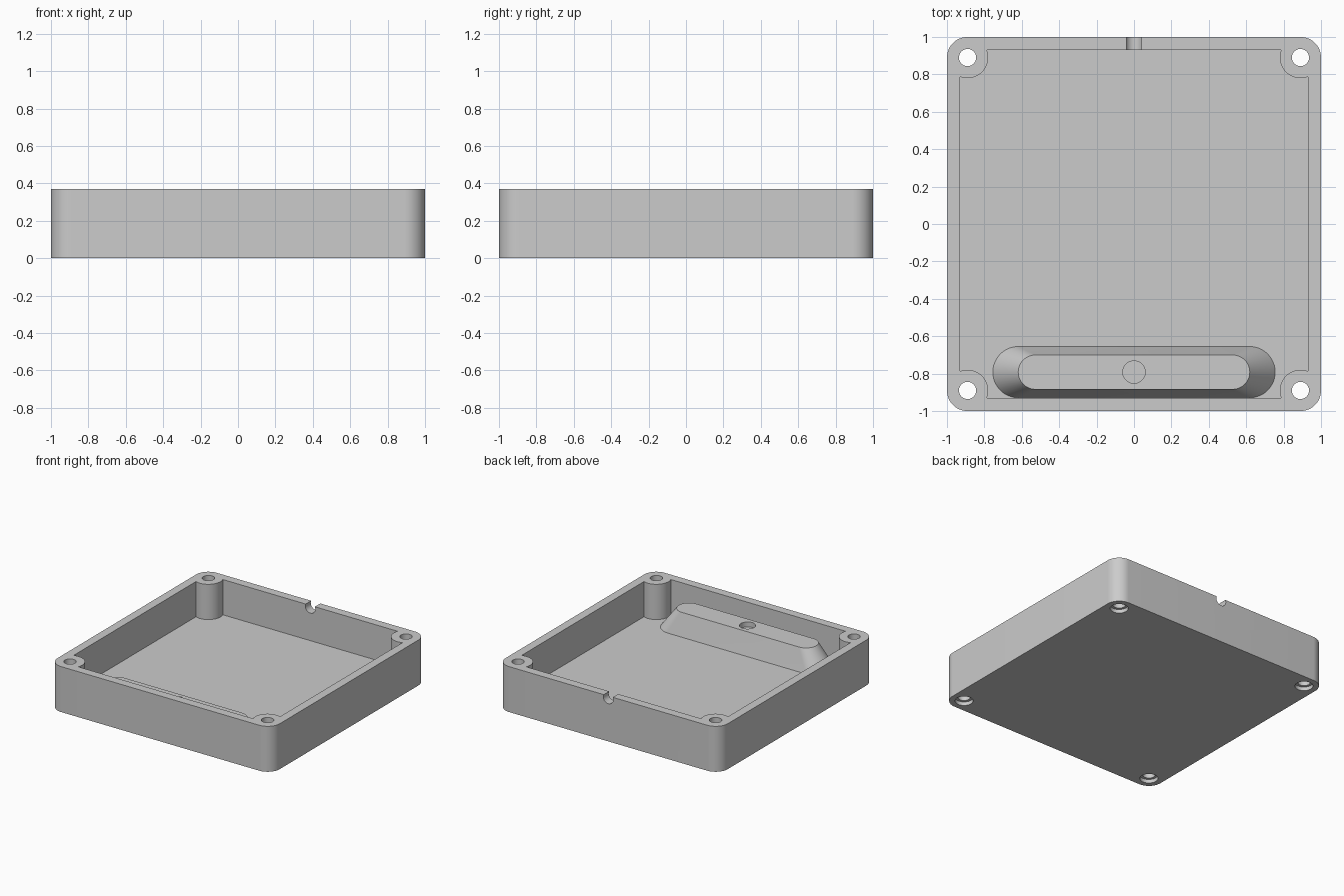
import bpy, bmesh, math

cube = bpy.data.objects.get("Cube")
if cube:
    bpy.data.objects.remove(cube, do_unlink=True)

HEIGHT, FLOOR, INNER = 0.37, 0.083, 0.93   # rim height, floor top, inner wall
POST, R = 0.89, 0.11                       # screw post centre and radius

grey = bpy.data.materials.new("grey_plastic")
grey.use_nodes = True
grey.diffuse_color = (0.6, 0.6, 0.6, 1)
grey.node_tree.nodes["Principled BSDF"].inputs["Base Color"].default_value = (0.6, 0.6, 0.6, 1)


def loft(name, low, high, z0, z1):
    """Solid between two outlines with the same number of points."""
    bm = bmesh.new()
    a = [bm.verts.new((x, y, z0)) for x, y in low]
    b = [bm.verts.new((x, y, z1)) for x, y in high]
    bm.faces.new(a)
    bm.faces.new(b)
    n = len(a)
    for i in range(n):
        j = (i + 1) % n
        bm.faces.new((a[i], a[j], b[j], b[i]))
    bmesh.ops.recalc_face_normals(bm, faces=bm.faces)
    mesh = bpy.data.meshes.new(name)
    bm.to_mesh(mesh)
    bm.free()
    mesh.materials.append(grey)
    ob = bpy.data.objects.new(name, mesh)
    bpy.context.collection.objects.link(ob)
    return ob


def arc(cx, cy, r, start, end, steps=16):
    angles = [math.radians(start + (end - start) * i / steps) for i in range(steps + 1)]
    return [(cx + r * math.cos(t), cy + r * math.sin(t)) for t in angles]


def four_corners(points):
    """Repeat a corner outline by quarter turns around the centre."""
    out = []
    for _ in range(4):
        out += points
        points = [(-y, x) for x, y in points]
    return out


def stadium(half, cy, r):
    return arc(half, cy, r, -90, 90, 24) + arc(-half, cy, r, 90, 270, 24)


def cylinder(cx, cy, r, z0, z1):
    ring = arc(cx, cy, r, 0, 360, 40)[:-1]
    return loft("cutter", ring, ring, z0, z1)


def cut(ob, cutter):
    cutter.hide_render = True
    mod = ob.modifiers.new("cut", 'BOOLEAN')
    mod.operation = 'DIFFERENCE'
    mod.solver = 'EXACT'
    mod.object = cutter
    bpy.context.view_layer.objects.active = ob
    bpy.ops.object.modifier_apply(modifier=mod.name)
    bpy.data.objects.remove(cutter, do_unlink=True)


def finish(ob):
    bpy.ops.object.select_all(action='DESELECT')
    ob.select_set(True)
    bpy.context.view_layer.objects.active = ob
    bpy.ops.object.shade_smooth_by_angle(angle=math.radians(30))


# Case body with rounded corners
outline = four_corners(arc(POST, POST, R, 0, 90))
case = loft("case_body", outline, outline, 0, HEIGHT)

# Cavity whose outline bends around the four screw posts
bend = math.degrees(math.acos((INNER - POST) / R))
pocket = four_corners(arc(POST, POST, R, -bend, bend - 270, 32))
cut(case, loft("cutter", pocket, pocket, FLOOR, 0.6))

# Screw holes with counterbores underneath
for sx in (-1, 1):
    for sy in (-1, 1):
        cut(case, cylinder(sx * POST, sy * POST, 0.046, -0.1, 0.6))
        cut(case, cylinder(sx * POST, sy * POST, 0.067, -0.1, 0.03))

# Round cable notch in the back rim
notch = cylinder(0, 0, 0.045, -0.1, 0.1)
notch.rotation_euler.x = math.pi / 2
notch.location = (0, 0.97, 0.352)
bpy.context.view_layer.update()
cut(case, notch)
finish(case)

# Raised sloping ridge along the front, with a blind hole in its top
RIDGE_Y, RIDGE_TOP = -0.792, 0.26
ridge = loft("floor_ridge", stadium(0.618, RIDGE_Y, 0.137),
             stadium(0.527, RIDGE_Y, 0.092), FLOOR, RIDGE_TOP)
cut(ridge, cylinder(0, RIDGE_Y, 0.06, RIDGE_TOP - 0.04, 0.6))
finish(ridge)
